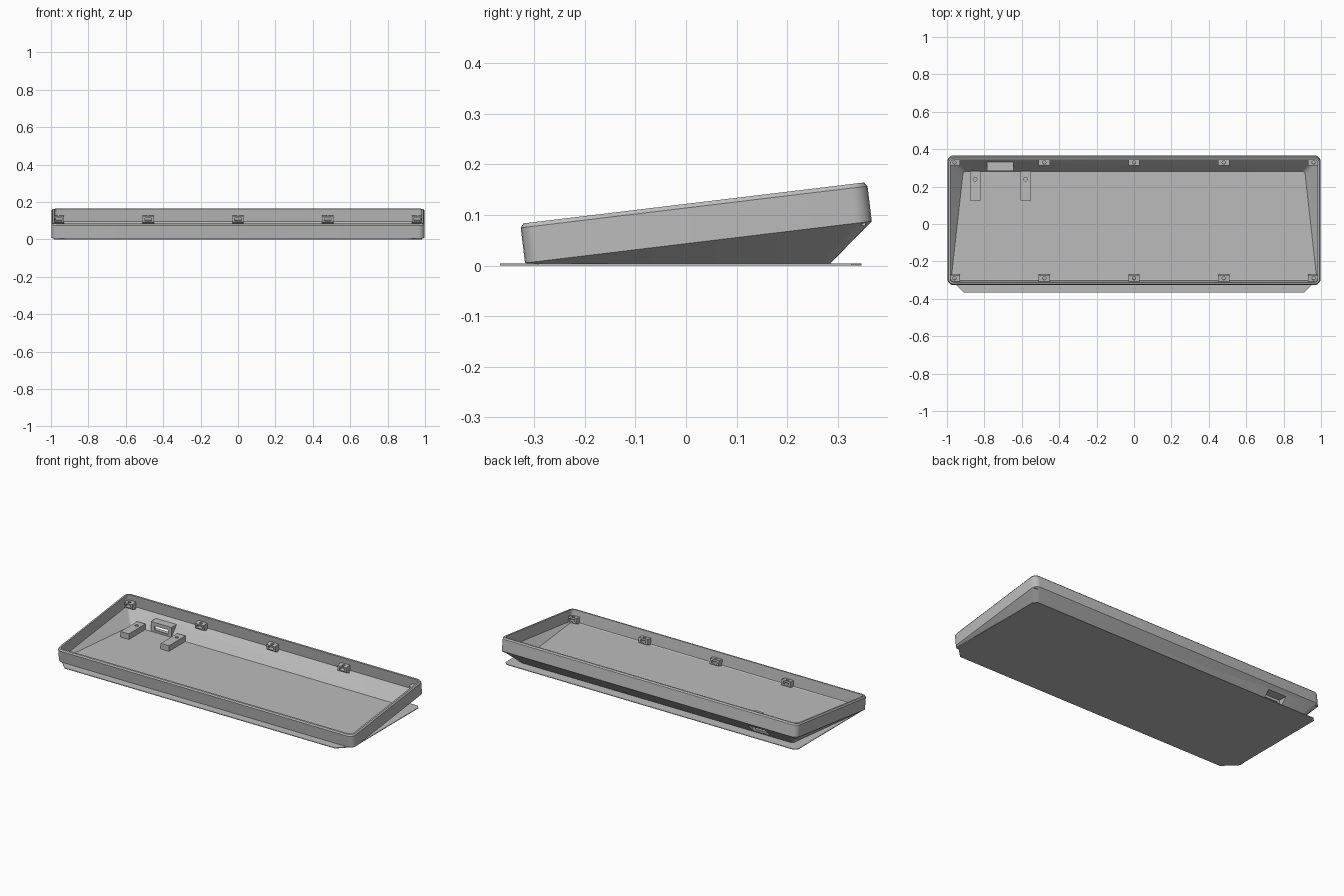
import bpy, bmesh, math
from mathutils import Vector, Matrix

if "Cube" in bpy.data.objects:
    bpy.data.objects.remove(bpy.data.objects["Cube"])

grey = bpy.data.materials.new("plain grey")
grey.use_nodes = True
COLOUR = (0.5, 0.5, 0.5, 1)
grey.diffuse_color = COLOUR
grey.node_tree.nodes["Principled BSDF"].inputs["Base Color"].default_value = COLOUR

# Tilted frame of the case: u runs front to back, w is square to the rim
TILT = math.radians(6.85)
FRONT_Y, FRONT_Z = -0.318, 0.004
HALF_X, DEPTH, HEIGHT, WALL = 0.998, 0.69, 0.079, 0.016


def tilt(x, u, w):
    c, s = math.cos(TILT), math.sin(TILT)
    return Vector((x, FRONT_Y + u * c - w * s, FRONT_Z + u * s + w * c))


def finish(name, bm, smooth=False):
    bmesh.ops.recalc_face_normals(bm, faces=bm.faces)
    mesh = bpy.data.meshes.new(name)
    bm.to_mesh(mesh)
    bm.free()
    mesh.materials.append(grey)
    ob = bpy.data.objects.new(name, mesh)
    bpy.context.collection.objects.link(ob)
    return ob


def prism(name, profile, place):
    """Extrude a profile of (a, b) points; place(side, a, b) gives positions for side -1 and 1."""
    bm = bmesh.new()
    ends = [[bm.verts.new(place(side, a, b)) for a, b in profile] for side in (-1, 1)]
    n = len(profile)
    for ring in ends:
        bm.faces.new(ring)
    for i in range(n):
        j = (i + 1) % n
        bm.faces.new((ends[0][i], ends[0][j], ends[1][j], ends[1][i]))
    return finish(name, bm)


def box(name, lo, hi):
    rect = [(lo[1], lo[2]), (hi[1], lo[2]), (hi[1], hi[2]), (lo[1], hi[2])]
    return prism(name, rect, lambda s, y, z: (hi[0] if s > 0 else lo[0], y, z))


def cylinder(name, centre, radius, height, angle=0):
    bm = bmesh.new()
    bmesh.ops.create_cone(bm, cap_ends=True, segments=20, radius1=radius, radius2=radius, depth=height,
                          matrix=Matrix.Translation(centre) @ Matrix.Rotation(angle, 4, "X"))
    return finish(name, bm)


def combine(target, other, operation):
    mod = target.modifiers.new("combine", "BOOLEAN")
    mod.operation, mod.solver, mod.object = operation, "EXACT", other
    bpy.context.view_layer.objects.active = target
    bpy.ops.object.modifier_apply(modifier=mod.name)
    bpy.data.objects.remove(other)


def rounded(front_half, back_half, front, back, radius, steps=5):
    """Outline of a trapezoid with rounded corners."""
    corners = [(front_half, front, -90), (back_half, back, 0), (-back_half, back, 90), (-front_half, front, 180)]
    points = []
    for x, y, start in corners:
        cx = x - math.copysign(radius, x)
        cy = y + (radius if y == front else -radius)
        for k in range(steps + 1):
            a = math.radians(start + 90 * k / steps)
            points.append((cx + radius * math.cos(a), cy + radius * math.sin(a)))
    return points


def rim_loop(inset, w):
    half = HALF_X - inset
    return [tilt(x, u, w) for x, u in rounded(half, half, inset, DEPTH - inset, 0.034 - inset)]


def floor_loop(front_half, back_half, front, back, z):
    return [Vector((x, y, z)) for x, y in rounded(front_half, back_half, front, back, 0.018)]


# Case shell: outer floor, outer wall, bevelled rim, inner wall, inner floor
loops = [
    floor_loop(0.99, 0.92, -0.312, 0.285, 0.004),
    rim_loop(0, 0.001),
    rim_loop(0, HEIGHT - 0.008),
    rim_loop(0.006, HEIGHT),
    rim_loop(WALL, HEIGHT),
    rim_loop(WALL, 0.010),
    floor_loop(0.976, 0.915, -0.298, 0.282, 0.012),
]
bm = bmesh.new()
rings = [[bm.verts.new(p) for p in loop] for loop in loops]
for a, b in zip(rings, rings[1:]):
    for i in range(len(a)):
        j = (i + 1) % len(a)
        bm.faces.new((a[i], a[j], b[j], b[i]))
bm.faces.new(rings[0])
bm.faces.new(rings[-1])
case = finish("case_shell", bm)

# Cable port: a hood over the rear slope, hollowed from behind, with a slot in its front
PORT = -0.715
hood = prism("port_hood", [(0.283, 0.008), (0.283, 0.072), (0.347, 0.072)],
             lambda s, y, z: (PORT + s * 0.07, y, z))
combine(case, hood, "UNION")
combine(case, box("port_cavity", (PORT - 0.06, 0.291, 0.014), (PORT + 0.06, 0.42, 0.065)), "DIFFERENCE")
combine(case, box("port_slot", (PORT - 0.045, 0.26, 0.024), (PORT + 0.045, 0.30, 0.05)), "DIFFERENCE")

# Screw bosses along the front and rear walls, each with a screw hole and nut slot
for row, base in (("front", 0.004), ("rear", -0.008)):
    def along(d, row=row):
        return WALL - 0.003 + d if row == "front" else DEPTH - WALL + 0.003 - d
    for i, x in enumerate((-0.96, -0.48, 0, 0.48, 0.96)):
        shape = [(0, 0.044), (0.037, 0.044), (0.037, 0.012), (0, base)]
        boss = prism(f"{row}_boss_{i + 1}", shape, lambda s, d, w: tilt(x + s * 0.03, along(d), w))
        slot = prism("nut_slot", [(0.008, 0.034), (0.06, 0.034), (0.06, 0.019), (0.008, 0.019)],
                     lambda s, d, w: tilt(x + s * 0.018, along(d), w))
        combine(boss, slot, "DIFFERENCE")
        combine(boss, cylinder("screw_hole", tilt(x, along(0.02), 0.04), 0.009, 0.03, TILT), "DIFFERENCE")

# Circuit board rails on the floor, with screw holes
for name, x in (("right", -0.85), ("left", -0.58)):
    rail = box(f"{name}_board_rail", (x - 0.028, 0.125, 0.010), (x + 0.028, 0.284, 0.046))
    combine(rail, cylinder("rail_hole", (x, 0.24, 0.04), 0.01, 0.04), "DIFFERENCE")

# Thin base plate with cut corners
half = [(0.91, -0.367), (0.985, -0.292), (0.985, 0.327), (0.965, 0.347)]
outline = half + [(-x, y) for x, y in reversed(half)]
prism("base_plate", outline, lambda s, x, y: (x, y, 0.004 if s > 0 else 0))

# Smooth the rounded corners and keep the edges sharp
bpy.ops.object.select_all(action="DESELECT")
case.select_set(True)
bpy.context.view_layer.objects.active = case
bpy.ops.object.shade_smooth_by_angle(angle=math.radians(25))
